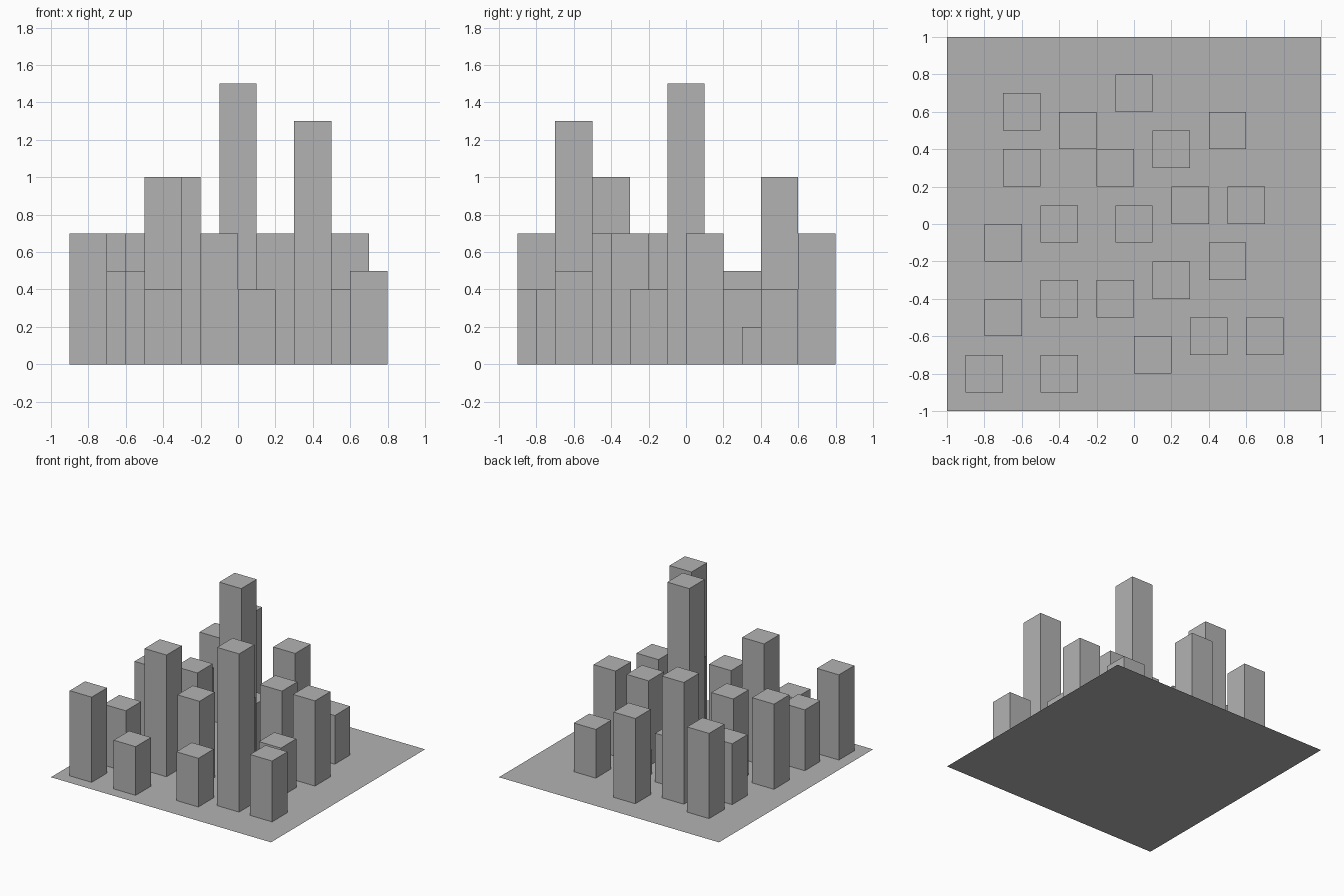
import bpy

if "Cube" in bpy.data.objects:
    bpy.data.objects.remove(bpy.data.objects["Cube"])

grey = bpy.data.materials.new("light_grey")
grey.diffuse_color = (0.45, 0.45, 0.45, 1)
grey.use_nodes = True
grey.node_tree.nodes["Principled BSDF"].inputs["Base Color"].default_value = grey.diffuse_color


def finish(name):
    ob = bpy.context.object
    ob.name = name
    ob.data.name = name
    ob.data.materials.append(grey)


# Flat city ground
bpy.ops.mesh.primitive_plane_add(size=2, location=(0, 0, 0))
finish("city_ground")

# Towers: height -> list of plan centres
WIDTH = 0.2
towers = {
    1.5: [(0, 0)],
    1.3: [(0.4, -0.6)],
    1.0: [(-0.3, 0.5), (-0.4, -0.4)],
    0.7: [(-0.6, 0.6), (0, 0.7), (0.3, 0.1), (0.6, 0.1), (-0.4, 0),
          (-0.7, -0.1), (-0.1, -0.4), (0.2, -0.3), (-0.8, -0.8)],
    0.5: [(-0.6, 0.3), (-0.7, -0.5), (0.7, -0.6)],
    0.4: [(-0.1, 0.3), (0.5, 0.5), (0.5, -0.2), (0.1, -0.7), (-0.4, -0.8)],
    0.2: [(0.2, 0.4)],
}
count = 0
for height, centres in towers.items():
    for x, y in centres:
        count += 1
        bpy.ops.mesh.primitive_cube_add(size=1, location=(x, y, height / 2),
                                        scale=(WIDTH, WIDTH, height))
        finish(f"tower_{count:02d}")
